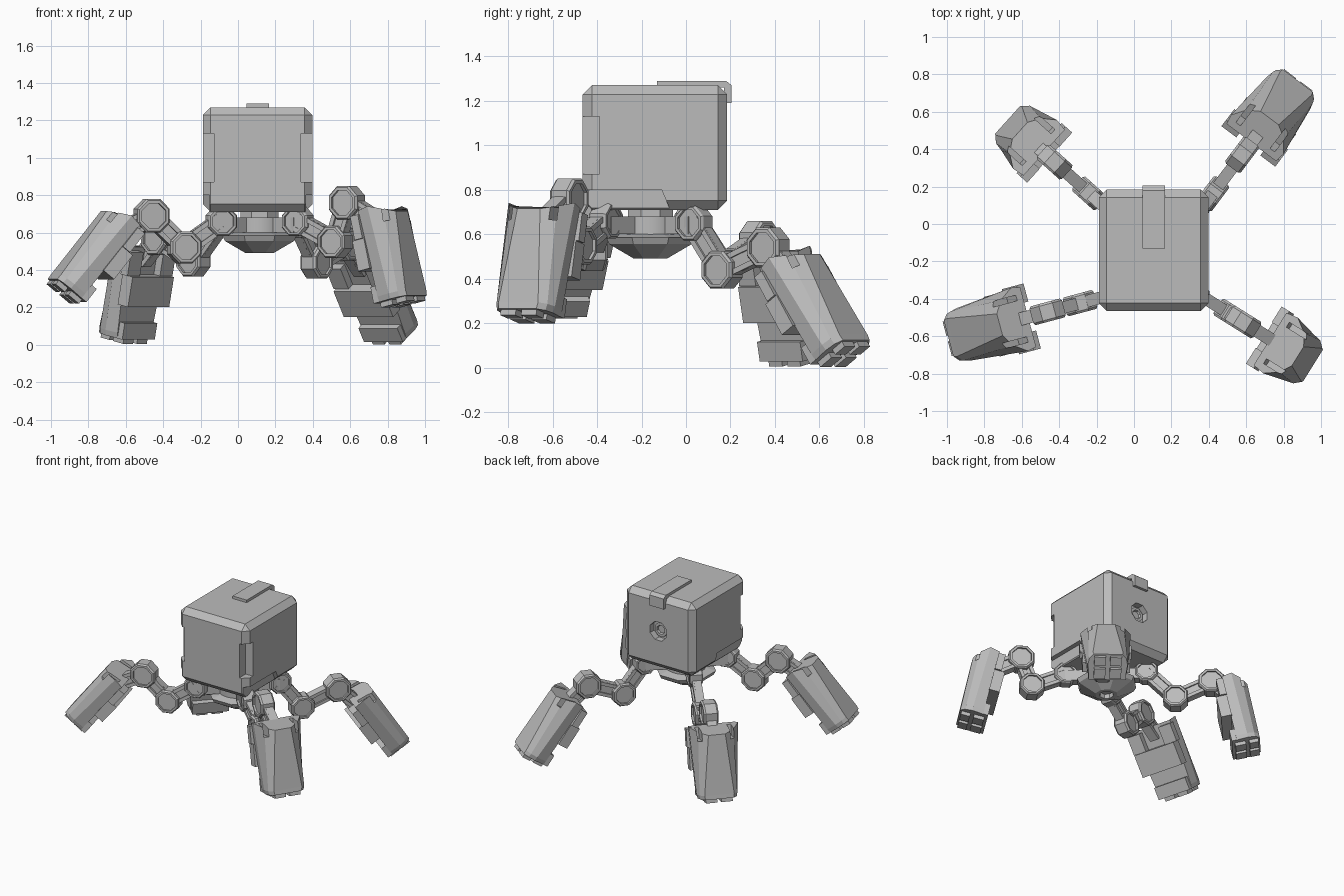
import bpy, bmesh
from math import radians, pi, atan2
from mathutils import Matrix, Vector

if "Cube" in bpy.data.objects:
    bpy.data.objects.remove(bpy.data.objects["Cube"])

grey = bpy.data.materials.new("armour_grey")
grey.use_nodes = True
grey.diffuse_color = (0.5, 0.5, 0.5, 1)
grey.node_tree.nodes["Principled BSDF"].inputs["Base Color"].default_value = (0.5, 0.5, 0.5, 1)


def finish(name, bm, mat=Matrix()):
    bmesh.ops.recalc_face_normals(bm, faces=bm.faces)
    me = bpy.data.meshes.new(name)
    bm.to_mesh(me)
    bm.free()
    me.materials.append(grey)
    ob = bpy.data.objects.new(name, me)
    bpy.context.collection.objects.link(ob)
    ob.matrix_world = mat
    return ob


def box(name, x, y, z, mat=Matrix(), bevel=0.0):
    """Box given by its (low, high) range on each axis."""
    bm = bmesh.new()
    bmesh.ops.create_cube(bm, size=1)
    for v in bm.verts:
        v.co = [(lo + hi) / 2 + c * (hi - lo) for c, (lo, hi) in zip(v.co, (x, y, z))]
    if bevel:
        bmesh.ops.bevel(bm, geom=bm.edges[:], offset=bevel, segments=1, affect='EDGES')
    return finish(name, bm, mat)


def loft(name, rings, mat=Matrix()):
    """Skin matching rings of points and cap both ends."""
    bm = bmesh.new()
    rows = [[bm.verts.new(p) for p in ring] for ring in rings]
    n = len(rows[0])
    for a, b in zip(rows, rows[1:]):
        for i in range(n):
            bm.faces.new((a[i], a[(i + 1) % n], b[(i + 1) % n], b[i]))
    bm.faces.new(rows[0])
    bm.faces.new(rows[-1])
    return finish(name, bm, mat)


def lathe(name, profile, sides, mat=Matrix(), turn=0.0):
    """Revolve (radius, height) pairs around z."""
    unit = [Matrix.Rotation(2 * pi * (i + turn) / sides, 3, 'Z') @ Vector((1, 0, 0))
            for i in range(sides)]
    return loft(name, [[(u.x * r, u.y * r, h) for u in unit] for r, h in profile], mat)


def cut(ob, cutter):
    mod = ob.modifiers.new("cut", 'BOOLEAN')
    mod.operation = 'DIFFERENCE'
    mod.solver = 'EXACT'
    mod.object = cutter
    cutter.hide_render = True
    cutter.hide_viewport = True
    cutter.display_type = 'WIRE'


# Body: chamfered box with notched front corners and a round port behind
CX = 0.105
body = box("body", (-0.188, 0.398), (-0.465, 0.185), (0.71, 1.27), bevel=0.042)
for side in (-1, 1):
    edge = CX + side * 0.293
    cut(body, box("corner_notch_cutter", (edge - 0.06, edge + 0.06), (-0.55, -0.39), (0.87, 1.13)))
    # Low side recess with a slanted rear edge
    recess = [(-0.55, 0.66), (-0.05, 0.66), (-0.11, 0.80), (-0.55, 0.80)]
    cut(body, loft("side_recess_cutter", [[(edge + side * d, y, z) for y, z in recess]
                                          for d in (-0.035, 0.05)]))
back_port = Matrix.Translation((CX, 0.185, 1.0)) @ Matrix.Rotation(-pi / 2, 4, 'X')
cut(body, lathe("port_cutter", [(0.075, -0.05), (0.075, 0.05)], 8, back_port, 0.5))
lathe("port_ring", [(0.055, -0.055), (0.055, -0.03), (0.035, -0.03), (0.03, -0.045)], 8, back_port, 0.5)

# Strap folded over the top rear edge
strap = [(-0.13, 1.26), (-0.13, 1.29), (0.18, 1.29), (0.205, 1.27), (0.205, 1.19), (0.17, 1.19), (0.17, 1.26)]
loft("top_strap", [[(x, y, z) for y, z in strap] for x in (0.045, 0.165)])

# Turret neck and bowl below the body
turret = Matrix.Translation((0.115, -0.16, 0))
neck = lathe("turret_neck", [(0.14, 0.57), (0.14, 0.68)], 32, turret)
bpy.context.view_layer.objects.active = neck
neck.select_set(True)
bpy.ops.object.shade_smooth_by_angle(angle=radians(35))
neck.select_set(False)
lathe("neck_collar", [(0.11, 0.66), (0.11, 0.73)], 8, turret, 0.5)
lathe("bowl", [(0.15, 0.60), (0.215, 0.585), (0.2, 0.555), (0.08, 0.49), (0.05, 0.49), (0.045, 0.52)],
      8, turret, 0.5)


def joint(name, s, z, r, half, mat):
    """Octagonal hinge with a recessed disc on both faces, axis across the leg."""
    rim = r * 0.74
    prof = [(rim, half - 0.015), (rim, half), (r * 0.9, half), (r, half - 0.012)]
    prof += [(q, -h) for q, h in reversed(prof)]
    m = mat @ Matrix.Translation((s, 0, z)) @ Matrix.Rotation(pi / 2, 4, 'X')
    return lathe(name, prof, 8, m, 0.5)


def link(name, a, b, height, width, mat):
    """Beam between two (s, z) points, with recessed sides."""
    d = Vector((b[0] - a[0], b[1] - a[1]))
    m = mat @ Matrix.Translation((a[0], 0, a[1])) @ Matrix.Rotation(-atan2(d.y, d.x), 4, 'Y')
    h, w = height / 2, width / 2
    box(name, (0, d.length), (-w + 0.012, w - 0.012), (-h, h), m)
    for e in (-1, 1):
        box(name + "_rail", (0, d.length), (-w, w), (e * h * 0.75 - 0.012, e * h * 0.75 + 0.012), m)


def foot(name, m):
    """Half-round armour shell; x outward, y across, z up, origin at the outer top edge."""
    def ring(half, drop, scale=1.0):
        full = half + [(n, -w, t) for n, w, t in reversed(half)]
        return [(n, w * scale, t + drop) for n, w, t in full]

    top = [(-0.17, 0.165, 0.04), (-0.10, 0.175, 0.05), (-0.035, 0.125, 0.02), (0, 0.06, 0)]
    bottom = [(-0.17, 0.135, 0), (-0.09, 0.145, 0), (-0.04, 0.135, 0), (-0.008, 0.105, 0)]
    shell = loft(name + "_shell", [ring(top, 0), ring(bottom, -0.43), ring(bottom, -0.46, 0.95)], m)
    box(name + "_inner_plate", (-0.24, -0.165), (-0.165, 0.165), (-0.275, -0.11), m)
    box(name + "_inner_heel", (-0.205, -0.165), (-0.13, 0.13), (-0.46, -0.37), m)
    for e in (-1, 1):
        def across(a, b):
            return sorted((e * a, e * b))
        # Narrow slots in the top rim
        cut(shell, box(name + "_slot_cutter", (-0.13, 0.05), across(0.10, 0.13), (-0.045, 0.1), m))
        box(name + "_cheek", (-0.215, -0.165), across(0.08, 0.18), (-0.11, 0.02), m)
        for x in ((-0.185, -0.11), (-0.085, -0.02)):
            box(name + "_toe", x, across(0.015, 0.095), (-0.487, -0.45), m)


# Legs: hip position, heading, then (distance, height) of knee, ankle, foot, and foot tilt
legs = {
    "front_left": ((0.32, -0.36, 0.66), -32, (0.235, 0.55), (0.31, 0.76), (0.655, 0.715), 13),
    "back_left": ((0.325, 0.035, 0.65), 53, (0.16, 0.44), (0.42, 0.54), (0.665, 0.51), 34),
    "back_right": ((-0.09, 0.03, 0.66), 138, (0.20, 0.45), (0.45, 0.57), (0.70, 0.52), 12),
    "front_right": ((-0.09, -0.37, 0.66), 195, (0.205, 0.52), (0.385, 0.69), (0.65, 0.715), 39),
}
for name, (hip, heading, knee, ankle, toe, tilt) in legs.items():
    frame = Matrix.Translation((hip[0], hip[1], 0)) @ Matrix.Rotation(radians(heading), 4, 'Z')
    root = (0, hip[2])
    # Mount from the turret to the hip
    to_hip = Vector((hip[0] - 0.115, hip[1] + 0.16))
    mount = turret @ Matrix.Rotation(atan2(to_hip.y, to_hip.x), 4, 'Z')
    box(name + "_mount", (0.12, to_hip.length), (-0.035, 0.035), (0.60, 0.68), mount)
    joint(name + "_hip", *root, 0.085, 0.045, frame)
    joint(name + "_knee", *knee, 0.092, 0.052, frame)
    joint(name + "_ankle", *ankle, 0.097, 0.052, frame)
    link(name + "_thigh", root, knee, 0.10, 0.065, frame)
    link(name + "_shin", knee, ankle, 0.10, 0.065, frame)
    placed = Matrix.Translation((toe[0], 0, toe[1])) @ Matrix.Rotation(-radians(tilt), 4, 'Y')
    socket = placed @ Vector((-0.14, 0, -0.04))
    link(name + "_ankle_strut", ankle, (socket.x, socket.z), 0.10, 0.07, frame)
    foot(name + "_foot", frame @ placed)
